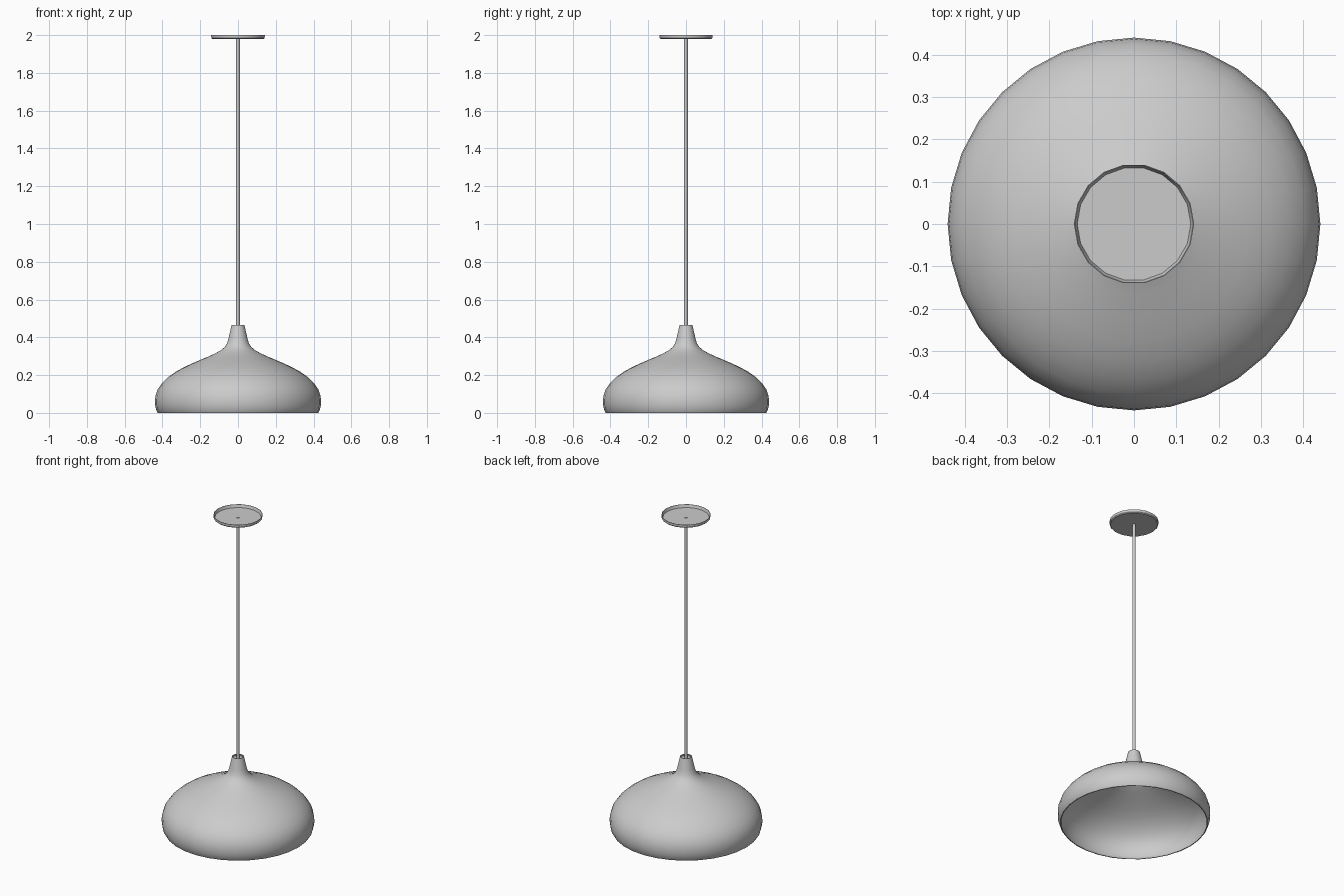
import bpy
import bmesh
import math

cube = bpy.data.objects.get("Cube")
if cube:
    bpy.data.objects.remove(cube, do_unlink=True)

# Single painted-metal colour
grey = bpy.data.materials.new("light grey metal")
grey.use_nodes = True
grey.diffuse_color = (0.6, 0.6, 0.6, 1)
grey.node_tree.nodes["Principled BSDF"].inputs["Base Color"].default_value = (0.6, 0.6, 0.6, 1)


def lathe(name, profile, sides, closed=False, cap_start=False, cap_end=False):
    """Turn a (radius, height) profile around the z axis."""
    bm = bmesh.new()
    rings = []
    for r, z in profile:
        angles = [math.tau * i / sides for i in range(sides)]
        rings.append([bm.verts.new((r * math.cos(a), r * math.sin(a), z)) for a in angles])
    pairs = list(zip(rings, rings[1:]))
    if closed:
        pairs.append((rings[-1], rings[0]))
    for low, high in pairs:
        for i in range(sides):
            j = (i + 1) % sides
            bm.faces.new((low[i], low[j], high[j], high[i]))
    if cap_start:
        bm.faces.new(rings[0][::-1])
    if cap_end:
        bm.faces.new(rings[-1])
    bmesh.ops.recalc_face_normals(bm, faces=bm.faces)
    mesh = bpy.data.meshes.new(name)
    bm.to_mesh(mesh)
    bm.free()
    mesh.materials.append(grey)
    obj = bpy.data.objects.new(name, mesh)
    bpy.context.collection.objects.link(obj)
    bpy.ops.object.select_all(action="DESELECT")
    obj.select_set(True)
    bpy.context.view_layer.objects.active = obj
    bpy.ops.object.shade_smooth_by_angle(angle=math.radians(35))
    return obj


# Thin hollow shade: bell body flowing into a tapered neck
outer = [(0.425, 0.0), (0.432, 0.012), (0.438, 0.035), (0.44, 0.06), (0.437, 0.09),
         (0.425, 0.125), (0.402, 0.158), (0.368, 0.191), (0.325, 0.221), (0.275, 0.247),
         (0.22, 0.272), (0.165, 0.295), (0.125, 0.313), (0.092, 0.331), (0.07, 0.349),
         (0.057, 0.37), (0.05, 0.395), (0.034, 0.465)]
wall = 0.005
inner = [(r - wall, max(z - wall, 0)) for r, z in outer[:-1]]
inner.append((outer[-1][0] - wall, outer[-1][1]))
lathe("lamp_shade", outer + inner[::-1], 32, closed=True)

# Plug that holds the rod inside the neck
lathe("neck_plug", [(0.036, 0.44), (0.034, 0.455)], 32, cap_start=True, cap_end=True)

# Suspension rod
lathe("suspension_rod", [(0.01, 0.44), (0.01, 1.985)], 12, cap_start=True, cap_end=True)

# Shallow ceiling dish, open at the top
dish = [(0.134, 1.982), (0.14, 2.0), (0.142, 2.0), (0.141, 1.984), (0.136, 1.979)]
lathe("ceiling_dish", dish, 18, cap_start=True, cap_end=True)
